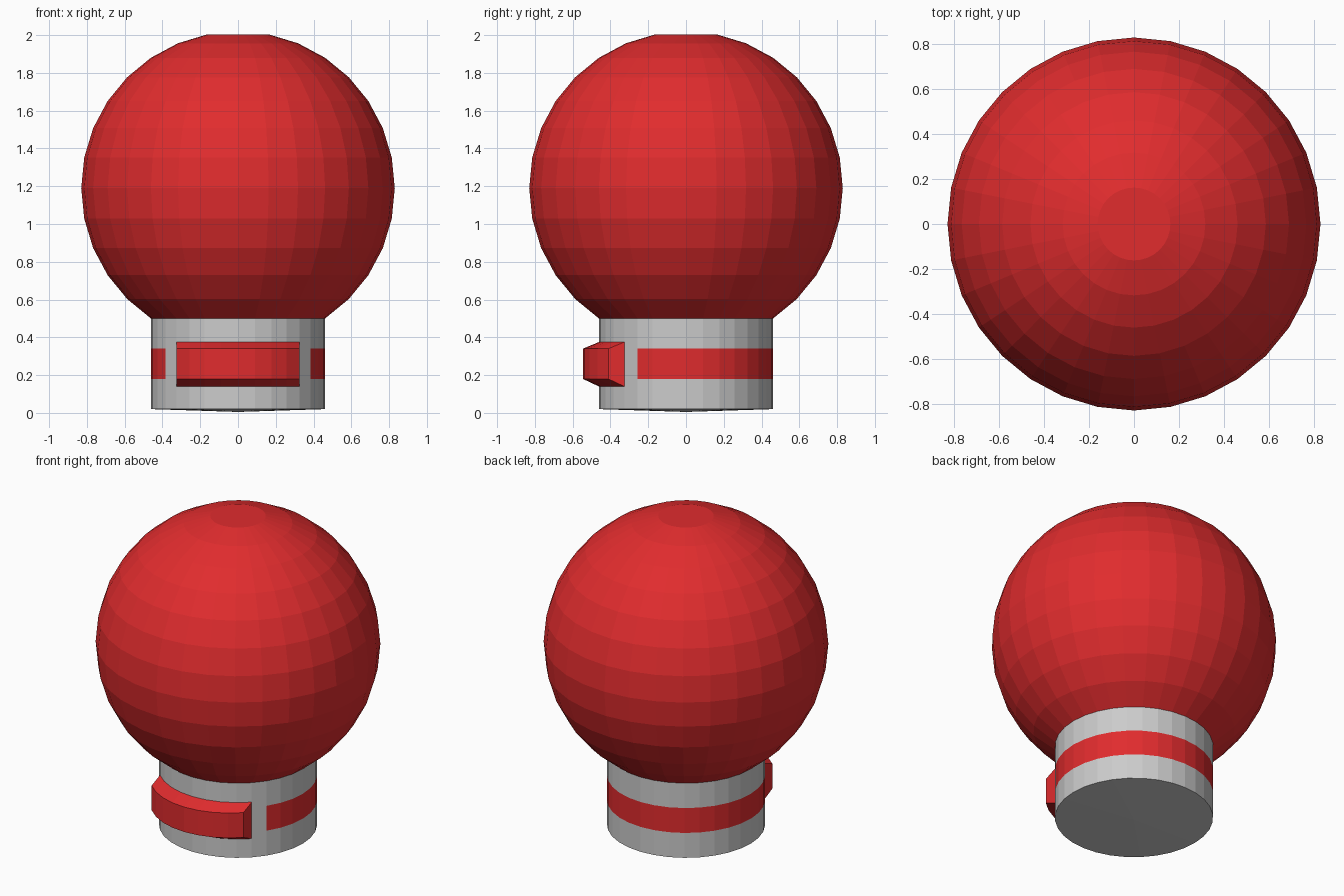
import bpy, bmesh
from math import sin, cos, pi

if "Cube" in bpy.data.objects:
    bpy.data.objects.remove(bpy.data.objects["Cube"])

SIDES = 32
STEP = 2 * pi / SIDES
R, BALL_Z = 0.83, 1.19
NECK_R = R * cos(5 * STEP)
NECK_Z = BALL_Z - R * sin(5 * STEP)

red = bpy.data.materials.new("red")
red.diffuse_color = (0.75, 0.025, 0.027, 1)
red.use_nodes = True
red.node_tree.nodes["Principled BSDF"].inputs["Base Color"].default_value = red.diffuse_color


def finish(name, bm, mat=None):
    bmesh.ops.remove_doubles(bm, verts=bm.verts, dist=1e-5)
    me = bpy.data.meshes.new(name)
    bm.to_mesh(me)
    bm.free()
    ob = bpy.data.objects.new(name, me)
    bpy.context.collection.objects.link(ob)
    if mat:
        me.materials.append(mat)
    return ob


def skin(bm, rows):
    for a, b in zip(rows, rows[1:]):
        for i in range(len(a) - 1):
            bm.faces.new((a[i], b[i], b[i + 1], a[i + 1]))


def lathe(name, profile, mat=None, first=0, count=SIDES):
    """Revolve (radius, z) points, listed bottom to top, through count steps."""
    bm = bmesh.new()
    rows = [[bm.verts.new((r * cos(k * STEP), r * sin(k * STEP), z)) for r, z in profile]
            for k in range(first, first + count + 1)]
    skin(bm, rows)
    # collapse the quads that meet at a pole
    bmesh.ops.dissolve_degenerate(bm, dist=1e-6, edges=bm.edges)
    return finish(name, bm, mat)


# round head with flat crown
ball = [(R * cos(i * STEP), BALL_Z + R * sin(i * STEP)) for i in range(-5, 8)]
lathe("ball", ball + [(0, ball[-1][1])], red)

# cylindrical stem, split around the coloured band
lathe("stem_base", [(0, 0.005), (NECK_R, 0.02), (NECK_R, 0.18)])
lathe("stem_neck", [(NECK_R, 0.34), (NECK_R, NECK_Z)])
lathe("stem_band", [(NECK_R, 0.18), (NECK_R, 0.34)], red, -3, 22)
lathe("stem_front", [(NECK_R, 0.18), (NECK_R, 0.34)], None, 19, 10)

# raised curved buckle on the front, bevelled above and below
bm = bmesh.new()
section = [(0, 0.14), (0.085, 0.18), (0.085, 0.34), (0, 0.375)]
rows = [[bm.verts.new((NECK_R * cos(k * STEP), NECK_R * sin(k * STEP) - d, z))
         for d, z in section] for k in range(20, 29)]
skin(bm, rows)
bm.faces.new(rows[0])
bm.faces.new(rows[-1][::-1])
bmesh.ops.recalc_face_normals(bm, faces=bm.faces)
buckle = finish("buckle", bm, red)
